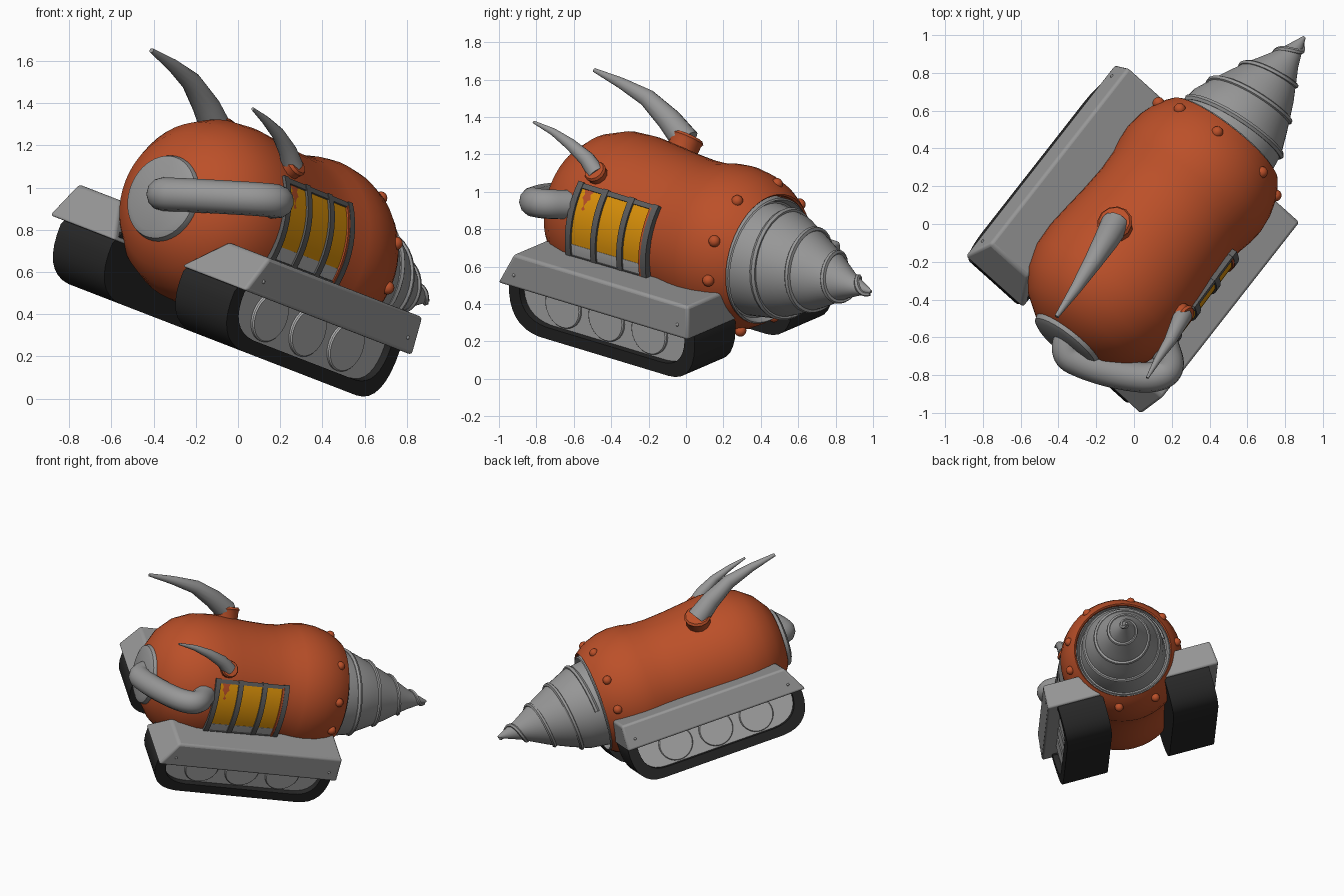
import bpy, bmesh
from math import sin, cos, pi, radians
from mathutils import Matrix, Vector

cube = bpy.data.objects.get("Cube")
if cube:
    bpy.data.objects.remove(cube)

# Vehicle frame: x along the drill, y to its left, z up, origin on the body axis
FORWARD, LEFT, UP = (0.6, 0.767, -0.232), (-0.716, 0.644, 0.277), (0.361, 0, 0.933)
FRAME = Matrix((FORWARD, LEFT, UP)).transposed().to_4x4()
FRAME = Matrix.Translation((0.188, 0.077, 0.742)) @ FRAME


def material(name, rgb):
    m = bpy.data.materials.new(name)
    m.use_nodes = True
    m.diffuse_color = (*rgb, 1)
    m.node_tree.nodes["Principled BSDF"].inputs["Base Color"].default_value = (*rgb, 1)
    return m


ORANGE = material("burnt_orange", (0.5, 0.08, 0.022))
GREY = material("steel_grey", (0.31, 0.31, 0.31))
LIGHT = material("light_grey", (0.46, 0.46, 0.46))
BLACK = material("track_black", (0.02, 0.02, 0.02))
DARK = material("frame_grey", (0.11, 0.11, 0.11))
AMBER = material("amber", (0.72, 0.29, 0.003))


def finish(name, mesh, mats, frame=FRAME, angle=35):
    for m in mats:
        mesh.materials.append(m)
    mesh.polygons.foreach_set("use_smooth", [True] * len(mesh.polygons))
    mesh.set_sharp_from_angle(angle=radians(angle))
    ob = bpy.data.objects.new(name, mesh)
    bpy.context.collection.objects.link(ob)
    ob.matrix_world = frame
    return ob


def from_bmesh(name, bm, mats, angle=35):
    bmesh.ops.recalc_face_normals(bm, faces=bm.faces)
    mesh = bpy.data.meshes.new(name)
    bm.to_mesh(mesh)
    bm.free()
    return finish(name, mesh, mats, angle=angle)


def loft(name, rings, mats, angle=35):
    """Skin closed rings of equal size; the last cap takes the last material."""
    bm = bmesh.new()
    loops = [[bm.verts.new(p) for p in ring] for ring in rings]
    n = len(loops[0])
    for low, high in zip(loops, loops[1:]):
        for i in range(n):
            j = (i + 1) % n
            bm.faces.new((low[i], low[j], high[j], high[i]))
    bm.faces.new(loops[0])
    bm.faces.new(loops[-1]).material_index = len(mats) - 1
    return from_bmesh(name, bm, mats, angle)


def lathe(name, profile, mat, n=48):
    rings = [[(a, r * cos(2 * pi * i / n), r * sin(2 * pi * i / n)) for i in range(n)]
             for a, r in profile]
    return loft(name, rings, [mat])


def tube(name, points, radii, mat, frame, spline="POLY", sides=4):
    curve = bpy.data.curves.new(name, "CURVE")
    curve.dimensions = "3D"
    curve.bevel_depth = 1
    curve.bevel_resolution = sides
    curve.use_fill_caps = True
    s = curve.splines.new(spline)
    s.points.add(len(points) - 1)
    for p, co, r in zip(s.points, points, radii):
        p.co, p.radius = (*co, 1), r
    if spline == "NURBS":
        s.use_endpoint_u = True
        s.order_u = 3
    helper = bpy.data.objects.new(name + "_path", curve)
    bpy.context.collection.objects.link(helper)
    mesh = bpy.data.meshes.new_from_object(
        helper.evaluated_get(bpy.context.evaluated_depsgraph_get()))
    bpy.data.objects.remove(helper)
    mesh.materials.clear()
    return finish(name, mesh, [mat], frame)


# Body: round rear, slight waist, swollen front collar with a socket
body = lathe("body", [(-0.925, 0.002), (-0.92, 0.12), (-0.89, 0.225), (-0.815, 0.33),
                      (-0.72, 0.403), (-0.6, 0.445), (-0.47, 0.452), (-0.35, 0.442),
                      (-0.2, 0.428), (-0.06, 0.42), (0.05, 0.425), (0.13, 0.442),
                      (0.21, 0.449), (0.3, 0.438), (0.38, 0.413), (0.44, 0.38),
                      (0.475, 0.355), (0.465, 0.345), (0.42, 0.34), (0.41, 0.002)], ORANGE)
body.matrix_world = FRAME @ Matrix.Translation((0, 0, 0.01))
lathe("rear_plate", [(-0.82, 0.2), (-0.89, 0.21), (-0.92, 0.2), (-0.935, 0.17),
                     (-0.94, 0.002)], GREY)

# Rivets round the collar
bm = bmesh.new()
for degrees in (24, 61, 92, 126, 160):
    for side in (1, -1):
        t = radians(degrees)
        spot = (0.395, side * 0.405 * sin(t), 0.405 * cos(t))
        bmesh.ops.create_uvsphere(bm, u_segments=14, v_segments=8, radius=0.032,
                                  matrix=Matrix.Translation(spot))
from_bmesh("collar_rivets", bm, [ORANGE])

# Drill: base ring, then a domed cone with a spiral ridge
DRILL = [(0.4, 0.345), (0.48, 0.345), (0.487, 0.337), (0.45, 0.32), (0.45, 0.31),
         (0.6, 0.288), (0.72, 0.238), (0.87, 0.168), (1.04, 0.072), (1.19, 0.008)]
lathe("drill", DRILL, GREY)


def drill_radius(a):
    for (a0, r0), (a1, r1) in zip(DRILL, DRILL[1:]):
        if a <= a1:
            return r0 + (r1 - r0) * (a - a0) / (a1 - a0)
    return DRILL[-1][1]


STEPS = 120
ridge, widths = [], []
for i in range(STEPS + 1):
    f = i / STEPS
    a, t = 0.52 + 0.66 * f, 2 * pi * 3.75 * f
    r = drill_radius(a)
    ridge.append((a, r * cos(t), r * sin(t)))
    widths.append(0.018 - 0.004 * f)
tube("drill_spiral", ridge, widths, GREY, FRAME, sides=1)

# Exhaust pipe bending from the rear plate into the flank
WORLD = Matrix.Identity(4)
tube("exhaust_pipe", [(-0.32, -0.55, 0.97), (-0.39, -0.68, 0.97), (-0.25, -0.75, 0.965),
                      (-0.07, -0.8, 0.955), (0.1, -0.82, 0.945), (0.2, -0.77, 0.935),
                      (0.16, -0.64, 0.93), (0.1, -0.48, 0.93)], [0.08] * 8, GREY, WORLD, "NURBS")

# Horns with collars
HORNS = {
    "left_horn": ([(-0.1, 0.0, 1.27), (-0.15, -0.09, 1.385), (-0.22, -0.205, 1.5),
                   (-0.31, -0.345, 1.58), (-0.41, -0.49, 1.65)], 0.076),
    "right_horn": ([(0.26, -0.48, 1.1), (0.235, -0.53, 1.175), (0.19, -0.62, 1.255),
                    (0.13, -0.71, 1.32), (0.07, -0.815, 1.373)], 0.05),
}
for name, (path, width) in HORNS.items():
    tube(name, path, [width * k for k in (1, 0.86, 0.64, 0.4, 0.15)], GREY, WORLD)
    root = Vector(path[0])
    axis = FRAME.inverted() @ root
    out = root - FRAME @ Vector((axis.x, 0, 0))
    out.normalize()
    tube(name + "_collar", [root + out * k for k in (-0.1, 0.0, 0.015, 0.03)],
         [width * k for k in (1.12, 1.15, 1.25, 1.1)], ORANGE, WORLD)


# Flank window: curved strips hugging the body
def strip(name, a0, a1, t0, t1, mat, lift):
    def ring(t):
        corners = ((a0, -0.06), (a1, -0.06), (a1, lift), (a0, lift))
        return [(a, -r * sin(t), r * cos(t))
                for a, r in ((a, 0.45 - 0.02 * a + up) for a, up in corners)]
    loft(name, [ring(radians(t0 + (t1 - t0) * i / 10)) for i in range(11)], [mat])


strip("window_glass", -0.54, -0.02, 52, 92, AMBER, -0.004)
strip("window_sill", -0.54, -0.02, 92, 101, LIGHT, -0.002)
strip("window_recess_wall", -0.05, -0.03, 52, 101, ORANGE, 0.006)
strip("window_top_bar", -0.55, 0.0, 49.5, 53, DARK, 0.005)
strip("window_bottom_bar", -0.55, 0.0, 100, 103, DARK, 0.005)
for k, start in enumerate((-0.552, -0.38, -0.2, -0.036)):
    strip("window_bar_%d" % (k + 1), start, start + 0.036, 49, 103, DARK, 0.008)


# Track outline in x and z with rounded lower corners
def rounded(p0, p1, p2, n=8):
    return [tuple((1 - t) ** 2 * a + 2 * t * (1 - t) * b + t * t * c
                  for a, b, c in zip(p0, p1, p2)) for t in (i / n for i in range(n + 1))]


OUTLINE = [(0.42, -0.225), (-0.81, -0.225)]
OUTLINE += rounded((-0.852, -0.29), (-0.86, -0.53), (-0.64, -0.543))
OUTLINE += rounded((0.26, -0.543), (0.46, -0.54), (0.442, -0.27))
PANEL = [(-0.2 + (x + 0.2) * 0.89, -0.24 + (z + 0.24) * 0.78) for x, z in OUTLINE]

for side, label in ((1, "left"), (-1, "right")):
    # Track with a recessed light side panel
    layers = ((OUTLINE, 0.235), (OUTLINE, 0.575), (PANEL, 0.575), (PANEL, 0.535))
    loft(label + "_track", [[(x, side * y, z) for x, z in line] for line, y in layers],
         [BLACK, LIGHT])
    # Wheels on the panel
    for k in range(3):
        n = 32
        rings = [[(-0.5 + 0.3 * k + r * cos(2 * pi * i / n), side * y,
                   -0.345 + r * sin(2 * pi * i / n)) for i in range(n)]
                 for r, y in ((0.122, 0.52), (0.122, 0.546), (0.116, 0.552))]
        loft("%s_wheel_%d" % (label, k + 1), rings, [LIGHT])
    # Fender with sloped rear and inner sides
    bm = bmesh.new()
    bmesh.ops.create_cube(bm, size=2)
    for v in bm.verts:
        top, front, outer = v.co.z > 0, v.co.x > 0, v.co.y > 0
        x = (0.445 if top else 0.455) if front else (-0.77 if top else -0.87)
        y = (0.635 if top else 0.65) if outer else (0.36 if top else 0.22)
        v.co = (x, side * y, -0.085 if top else -0.27)
    fender = from_bmesh(label + "_fender", bm, [GREY], 50)
    bevel = fender.modifiers.new("soft_edges", "BEVEL")
    bevel.width, bevel.segments = 0.016, 3
    # Bolts on the fender flank
    bm = bmesh.new()
    for x in (-0.76, 0.38):
        bmesh.ops.create_uvsphere(bm, u_segments=10, v_segments=6, radius=0.01,
                                  matrix=Matrix.Translation((x, side * 0.642, -0.2)))
    from_bmesh(label + "_fender_bolts", bm, [GREY])
